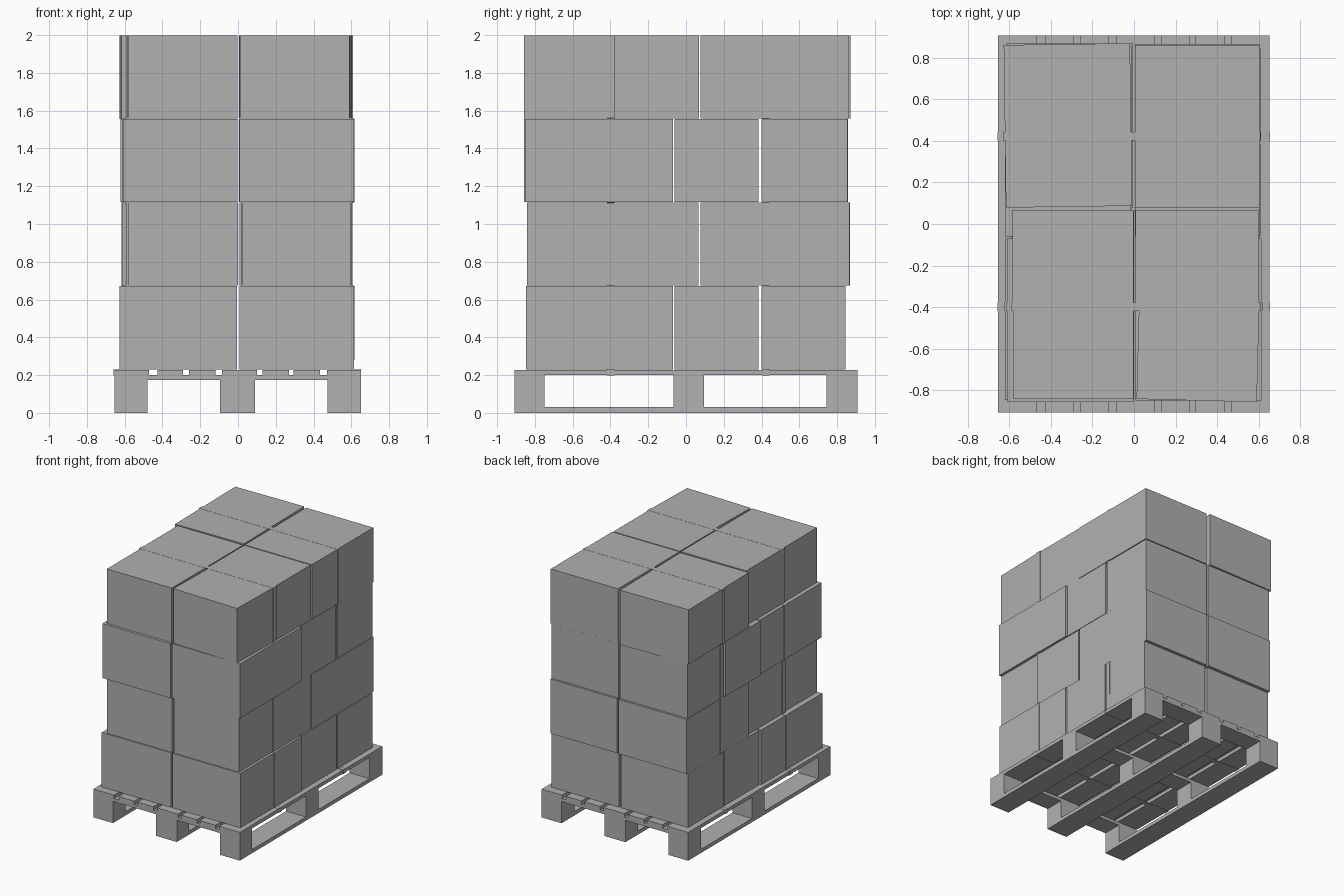
import bpy, bmesh
from math import radians

grey = bpy.data.materials.new("mid_grey")
grey.diffuse_color = (0.44, 0.44, 0.44, 1)


def finish(bm, name):
    me = bpy.data.meshes.new(name)
    bm.to_mesh(me)
    bm.free()
    me.materials.append(grey)
    ob = bpy.data.objects.new(name, me)
    bpy.context.collection.objects.link(ob)
    return ob


def box(name, x0, x1, y0, y1, z0, z1, rot=0.0):
    bm = bmesh.new()
    bmesh.ops.create_cube(bm, size=1)
    bmesh.ops.scale(bm, vec=(x1 - x0, y1 - y0, z1 - z0), verts=bm.verts)
    ob = finish(bm, name)
    ob.location = ((x0 + x1) / 2, (y0 + y1) / 2, (z0 + z1) / 2)
    ob.rotation_euler.z = radians(rot)


def strap(name, y0, y1, path, t=0.003):
    # closed ribbon following an x/z loop, thickened
    bm = bmesh.new()
    a = [bm.verts.new((x, y0, z)) for x, z in path]
    b = [bm.verts.new((x, y1, z)) for x, z in path]
    for i in range(len(path)):
        j = (i + 1) % len(path)
        bm.faces.new((a[i], a[j], b[j], b[i]))
    bmesh.ops.recalc_face_normals(bm, faces=bm.faces)
    mod = finish(bm, name).modifiers.new("thickness", 'SOLIDIFY')
    mod.thickness = t
    mod.offset = 0


# Pallet: runners, blocks, cross boards, deck boards
Y0, Y1 = -0.908, 0.908
rows = [(Y0, -0.75), (-0.065, 0.095), (0.745, Y1)]
for x0, x1 in [(-0.655, -0.48), (-0.095, 0.09), (0.475, 0.652)]:
    box("pallet_runner", x0, x1, Y0, Y1, 0, 0.03)
    for y0, y1 in rows:
        box("pallet_block", x0, x1, y0, y1, 0.03, 0.175)
for y0, y1 in rows:
    box("pallet_cross_board", -0.655, 0.652, y0, y1, 0.175, 0.2)
edges = [-0.655, -0.47, -0.425, -0.29, -0.26, -0.12, -0.085, 0.1,
         0.13, 0.27, 0.295, 0.435, 0.47, 0.652]
for x0, x1 in zip(edges[::2], edges[1::2]):
    box("pallet_deck_board", x0, x1, Y0, Y1, 0.2, 0.228)

# Cartons: (x0, x1, y0, y1, turn) for each layer
layers = [
    [(-0.622, -0.004, -0.848, -0.07, 0), (0.008, 0.614, -0.848, -0.07, 0),
     (-0.61, -0.01, -0.06, 0.385, 0), (0.008, 0.608, -0.06, 0.385, 0),
     (-0.61, -0.01, 0.4, 0.845, 0), (0.008, 0.608, 0.4, 0.845, 0)],
    [(-0.58, 0.0, -0.842, -0.4, 0), (0.02, 0.597, -0.842, -0.4, 0),
     (-0.59, 0.0, -0.385, 0.065, 0), (0.015, 0.6, -0.385, 0.065, 0),
     (-0.613, -0.005, 0.077, 0.868, 0), (0.008, 0.604, 0.077, 0.866, 0)],
    [(-0.61, -0.003, -0.858, -0.07, 0), (0.007, 0.615, -0.85, -0.07, 0),
     (-0.622, -0.015, -0.06, 0.385, 0), (0.005, 0.604, -0.06, 0.385, 0),
     (-0.612, -0.012, 0.4, 0.857, 0), (0.005, 0.6, 0.4, 0.855, 0)],
    [(-0.58, -0.002, -0.842, -0.4, 0), (0.018, 0.597, -0.85, -0.405, -1.5),
     (-0.585, -0.002, -0.385, 0.068, 0), (0.007, 0.6, -0.385, 0.068, 0),
     (-0.622, -0.014, 0.083, 0.866, 0.8), (0.005, 0.605, 0.077, 0.86, 0)],
]
LIFT = 0.4425
for i, layer in enumerate(layers):
    z0 = 0.23 + i * LIFT
    for x0, x1, y0, y1, r in layer:
        box("carton", x0, x1, y0, y1, z0 + 0.001, z0 + LIFT - 0.002, r)


def side(xs, deck):
    # strap outline down one side, hugging each carton layer, then the deck edge
    pts = [(deck, 0.198), (deck, 0.231)]
    for i, x in enumerate(xs):
        z = 0.232 + i * LIFT
        pts += [(x, z), (x, z + LIFT - 0.004)]
    return pts


# Straps over the load, hooked round the deck
for name, y0, y1, right, left in [
        ("front_strap", -0.418, -0.378,
         (0.617, 0.603, 0.618, 0.607), (-0.625, -0.593, -0.613, -0.588)),
        ("back_strap", 0.402, 0.442,
         (0.611, 0.607, 0.603, 0.608), (-0.613, -0.616, -0.615, -0.63))]:
    strap(name, y0, y1, side(right, 0.654) + side(left, -0.657)[::-1])
